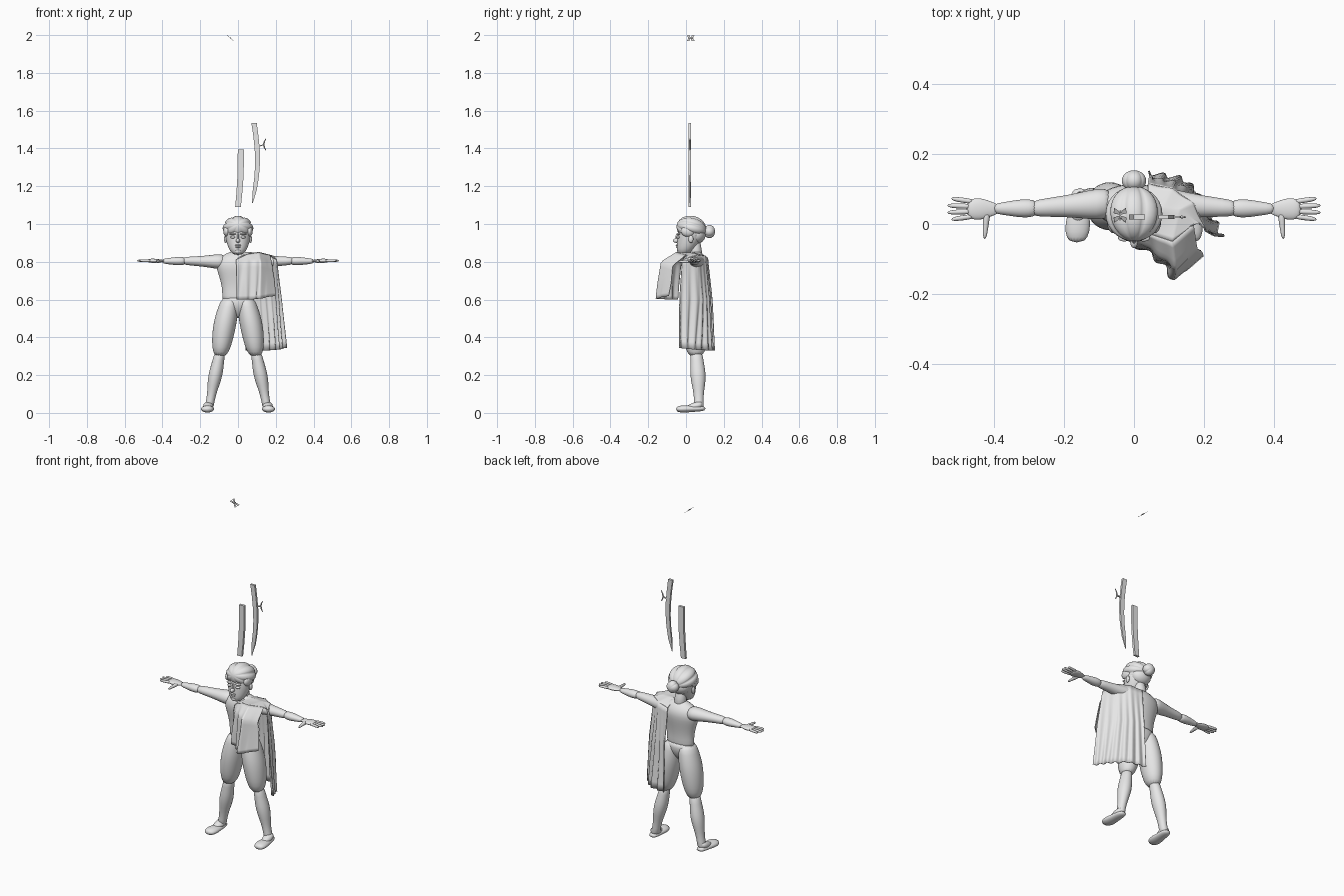
import bpy, bmesh
from math import sin, cos, pi, atan2, radians
from mathutils import Vector, Matrix

cube = bpy.data.objects.get("Cube")
if cube:
    bpy.data.objects.remove(cube, do_unlink=True)

shade = (.8, .8, .8, 1)
grey = bpy.data.materials.new("plain_grey")
grey.use_nodes = True
grey.diffuse_color = shade
grey.node_tree.nodes["Principled BSDF"].inputs["Base Color"].default_value = shade


def finish(name, bm, smooth=True):
    """Turn a bmesh into a named object with the shared material."""
    bmesh.ops.recalc_face_normals(bm, faces=bm.faces)
    mesh = bpy.data.meshes.new(name)
    bm.to_mesh(mesh)
    bm.free()
    mesh.materials.append(grey)
    for polygon in mesh.polygons:
        polygon.use_smooth = smooth
    part = bpy.data.objects.new(name, mesh)
    bpy.context.collection.objects.link(part)
    return part


def thicken(part, thickness):
    solid = part.modifiers.new("thickness", "SOLIDIFY")
    solid.thickness = thickness
    solid.offset = 0


def limb(name, start, end, radii, flat=1, bend=(0, 0, 0), sides=16, mirror=1):
    """Loft evenly spaced oval sections along a straight or bowed line."""
    bm = bmesh.new()
    start, end, bend = Vector(start), Vector(end), Vector(bend)
    span = [abs(c) for c in end - start]
    main = span.index(max(span))
    wide, deep = [axis for axis in range(3) if axis != main]
    rings = []
    for k, radius in enumerate(radii):
        t = k / (len(radii) - 1)
        centre = start.lerp(end, t) + bend * sin(pi * t)
        ring = []
        for i in range(sides):
            angle = 2 * pi * (i + .5) / sides
            co = centre.copy()
            co[wide] += radius * cos(angle)
            co[deep] += radius * flat * sin(angle)
            co.x *= mirror
            ring.append(bm.verts.new(co))
        rings.append(ring)
    for low, high in zip(rings, rings[1:]):
        for i in range(sides):
            j = (i + 1) % sides
            bm.faces.new((low[i], low[j], high[j], high[i]))
    bm.faces.new(rings[0])
    bm.faces.new(rings[-1])
    rounded = sides > 4
    part = finish(name, bm, rounded)
    if rounded:
        part.modifiers.new("rounding", "SUBSURF").levels = 1


def blob(name, centre, radii, tilt=0, ridges=0):
    """Ellipsoid with poles along y and optional lengthwise ridges."""
    bm = bmesh.new()
    bmesh.ops.create_uvsphere(bm, u_segments=64 if ridges else 16, v_segments=14, radius=1)
    for vert in bm.verts:
        x, y, z = vert.co
        swell = .9 + .13 * abs(cos(ridges * atan2(x, y))) ** .6 if ridges else 1
        vert.co = (x * radii[0] * swell, -z * radii[1], y * radii[2] * swell)
    bm.transform(Matrix.Translation(centre) @ Matrix.Rotation(radians(tilt), 4, "X"))
    finish(name, bm)


def along(points, t):
    """Point at fraction t of a polyline."""
    place = t * (len(points) - 1)
    i = min(int(place), len(points) - 2)
    return Vector(points[i]).lerp(Vector(points[i + 1]), place - i)


def drape(name, lines, waves, depth):
    """Cloth stretched over guide lines, with folds that deepen downwards."""
    bm = bmesh.new()
    columns, rows = 48, 14
    grid = []
    for row in range(rows + 1):
        v = row / rows
        line = []
        for column in range(columns + 1):
            u = column / columns
            fold = depth * v * (sin(2 * pi * waves * u + 2 * v) + .5 * sin(9 * u + 5 * v))
            line.append(bm.verts.new(along([along(guide, u) for guide in lines], v)
                                     + Vector((fold, fold, 0))))
        grid.append(line)
    for upper, lower in zip(grid, grid[1:]):
        for i in range(columns):
            bm.faces.new((upper[i], upper[i + 1], lower[i + 1], lower[i]))
    thicken(finish(name, bm), .004)


# Torso and neck
limb("torso", (0, .05, .58), (0, .053, .86), (.085, .085, .086, .095, .108, .12, .11, .035), .55)
limb("pelvis", (0, .052, .62), (0, .05, .5), (.084, .09, .085, .06, .022), .62)
limb("neck", (0, .055, .82), (0, .045, .92), (.04, .031, .032))

# Head and face
limb("head", (0, -.015, .835), (0, .028, 1.03), (.028, .05, .061, .069, .071, .06, .03), bend=(0, .015, 0))
blob("nose", (0, -.05, .912), (.011, .019, .012))
blob("nose_bridge", (0, -.044, .93), (.006, .012, .02))
blob("upper_lip", (0, -.047, .887), (.016, .008, .005))
blob("lower_lip", (0, -.046, .878), (.013, .008, .005))
blob("chin", (0, -.036, .855), (.018, .013, .013))

# Hair gathered into a bun
blob("hair", (0, .029, .978), (.079, .08, .063), -14, 4)
blob("hair_back", (0, .056, .945), (.06, .048, .05))
blob("bun", (0, .124, .96), (.034, .03, .034), 0, 2)
blob("bun_tie", (0, .1, .96), (.022, .014, .022))

for mirror, label in ((1, "left_"), (-1, "right_")):
    # Face details and side hair
    blob(label + "eye", (mirror * .027, -.04, .93), (.013, .01, .007))
    blob(label + "brow", (mirror * .028, -.04, .947), (.018, .01, .005))
    blob(label + "ear", (mirror * .066, .026, .92), (.008, .013, .02))
    blob(label + "side_hair", (mirror * .06, .01, .962), (.018, .036, .03))

    # Arm with bracer
    limb(label + "arm", (.06, .06, .8), (.3, .044, .805), (.044, .046, .037, .031, .027, .022),
         .88, mirror=mirror)
    limb(label + "bracer", (.276, .045, .804), (.404, .044, .803), (.022, .027, .026, .022, .018, .013),
         .85, mirror=mirror)

    # Hand
    limb(label + "palm", (.385, .043, .804), (.48, .043, .806), (.013, .021, .031, .032, .026),
         .36, mirror=mirror)
    for finger, name in enumerate(("index", "middle", "ring", "little")):
        spread = finger - 1.5
        tip = .538 - .006 * spread ** 2
        limb(label + name + "_finger", (.46, .043 + .014 * spread, .806), (tip, .043 + .02 * spread, .806),
             (.008, .008, .008, .005), sides=8, mirror=mirror)
    limb(label + "thumb", (.422, .035, .803), (.428, -.044, .8), (.014, .01, .008, .005),
         sides=8, mirror=mirror)

    # Baggy breeches, lower leg and bare foot
    limb(label + "breeches", (.04, .05, .615), (.094, .052, .295), (.045, .054, .061, .062, .058, .051, .032),
         1.15, (.005, 0, 0), mirror=mirror)
    limb(label + "shin", (.094, .054, .33), (.156, .068, .015), (.03, .031, .038, .037, .027, .022, .027),
         1.1, (0, .004, 0), mirror=mirror)
    limb(label + "instep", (.161, 0, .025), (.155, .09, .045), (.014, .024, .029, .024), .8, mirror=mirror)
    limb(label + "foot", (.164, -.054, .02), (.155, .104, .023), (.024, .037, .035, .03, .028, .02),
         .55, mirror=mirror)

# Half cape: front flap, shoulder fold, long side and back
flap_top = ((-.01, -.01, .81), (.05, -.03, .84), (.11, -.05, .85), (.17, 0, .835))
cape_top = ((.04, .115, .82), (.11, .1, .83), (.17, .06, .835), (.205, -.02, .81))
drape("cape_front", (flap_top,
                     ((-.01, -.03, .78), (.06, -.08, .8), (.12, -.13, .8), (.18, -.07, .78)),
                     ((-.01, -.04, .69), (.06, -.09, .7), (.12, -.145, .7), (.19, -.08, .7)),
                     ((-.01, -.045, .6), (.06, -.1, .6), (.12, -.155, .605), (.19, -.1, .62))), 4, .006)
drape("cape_shoulder", (flap_top, ((.04, .04, .85), (.08, .04, .848), (.13, .04, .845), (.19, 0, .83)),
                        cape_top), 3, .001)
drape("cape_back", (cape_top,
                    ((.04, .135, .6), (.12, .12, .6), (.19, .07, .6), (.23, -.035, .6)),
                    ((.04, .15, .33), (.14, .125, .33), (.22, .05, .335), (.25, -.045, .345))), 7, .006)

# Floating curved sword and its sheath
limb("sword", (.085, .02, 1.535), (.076, .02, 1.11), (.02, .019, .019, .018, .017, .015, .003),
     .45, (.023, 0, 0), sides=4)
limb("sheath", (.015, .02, 1.395), (0, .02, 1.09), (.023, .023, .023, .022, .021),
     .45, (.005, 0, 0), sides=4)
limb("guard_stem", (.105, .02, 1.41), (.136, .02, 1.42), (.004, .004), sides=4)
limb("guard_hook", (.15, .02, 1.455), (.15, .02, 1.387), (.002, .004, .005, .004, .002),
     bend=(-.015, 0, 0), sides=8)

# Small tilted butterfly above
hover = Vector((-.04, .025, 1.984))
across, forward = Vector((.75, 0, -.65)), Vector((0, 1, 0))
bm = bmesh.new()
for flip in (1, -1):
    for turn in (1, -1):
        outline = ((0, .001), (.024, .006), (.022, .021), (.007, .013))
        bm.faces.new([bm.verts.new(hover + across * flip * u + forward * turn * v) for u, v in outline])
thicken(finish("butterfly_wings", bm, False), .0015)
blob("butterfly_body", hover, (.003, .015, .003))
